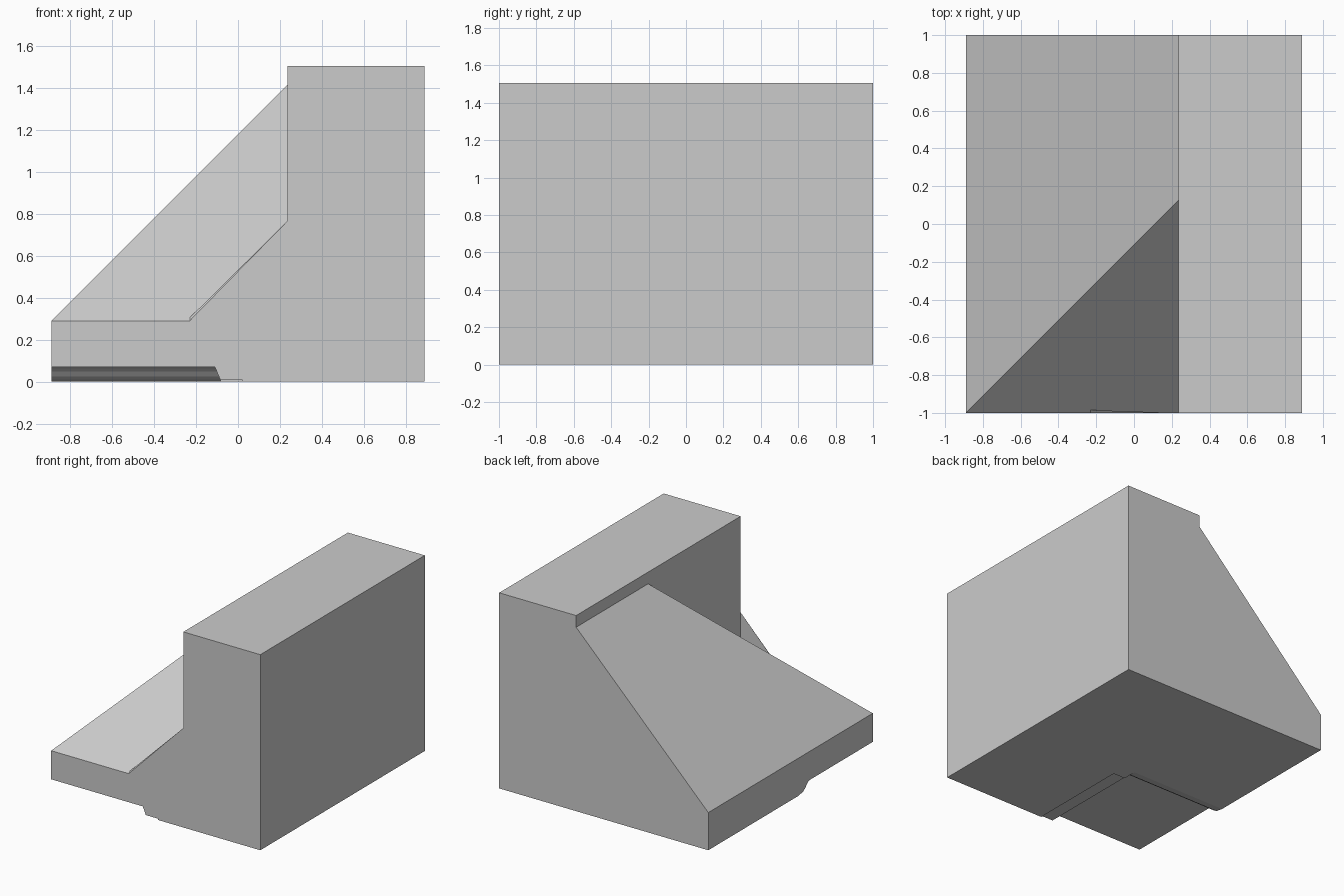
import bpy
import bmesh

cube = bpy.data.objects.get("Cube")
if cube:
    bpy.data.objects.remove(cube, do_unlink=True)

grey = bpy.data.materials.new("light grey")
grey.use_nodes = True
grey.diffuse_color = (0.6, 0.6, 0.6, 1)
grey.node_tree.nodes["Principled BSDF"].inputs["Base Color"].default_value = grey.diffuse_color


def make_object(name, bm):
    bmesh.ops.recalc_face_normals(bm, faces=bm.faces)
    mesh = bpy.data.meshes.new(name)
    bm.to_mesh(mesh)
    bm.free()
    mesh.materials.append(grey)
    obj = bpy.data.objects.new(name, mesh)
    bpy.context.collection.objects.link(obj)
    return obj


def hull(name, points):
    """Convex solid around a few corner points."""
    bm = bmesh.new()
    verts = [bm.verts.new(p) for p in points]
    bmesh.ops.convex_hull(bm, input=verts)
    bmesh.ops.dissolve_limit(bm, angle_limit=0.01, verts=bm.verts, edges=bm.edges)
    return make_object(name, bm)


def box(name, x0, x1, y0, y1, z0, z1):
    return hull(name, [(x, y, z) for x in (x0, x1) for y in (y0, y1) for z in (z0, z1)])


def cut(obj, cutter):
    """Subtract the cutter and discard it."""
    cutter.hide_render = True
    mod = obj.modifiers.new("cut", "BOOLEAN")
    mod.operation = "DIFFERENCE"
    mod.solver = "EXACT"
    mod.object = cutter
    bpy.context.view_layer.update()
    graph = bpy.context.evaluated_depsgraph_get()
    mesh = bpy.data.meshes.new_from_object(obj.evaluated_get(graph))
    obj.modifiers.clear()
    obj.data = mesh
    bpy.data.objects.remove(cutter, do_unlink=True)


LEFT, STEP, RIGHT = -0.89, 0.235, 0.89
LOW, HIGH, TOP = 0.29, 1.415, 1.505

# Tall block along one side
box("tall_block", STEP, RIGHT, -1, 1, 0, TOP)

# Ramp with a second slope falling to the front
ramp = hull("ramp", [(x, y, 0) for x in (LEFT, STEP) for y in (-1, 1)] + [
    (LEFT, -1, LOW), (LEFT, 1, LOW), (STEP, -1, LOW),
    (STEP, 1, HIGH), (STEP, HIGH - LOW - 1, HIGH)])

# Thin fin standing on the front edge against the block
hull("front_fin", [(-0.23, -1, LOW), (-0.23, -0.985, 0.305),
                   (STEP, -1, LOW), (STEP, -1, 0.765)])

# Shallow step under the front
cut(ramp, box("step_cutter", -0.2, 0.02, -1.1, -0.2, -0.1, 0.01))

# Deeper recess under the front corner, with a curved back and a slanted side
profile = [(-1.1, -0.1), (-0.09, -0.1), (-0.09, 0), (-0.15, 0.01),
           (-0.175, 0.025), (-0.195, 0.047), (-0.215, 0.063), (-0.236, 0.07), (-1.1, 0.07)]
bm = bmesh.new()
outer = [bm.verts.new((-1, y, z)) for y, z in profile]
inner = [bm.verts.new((-0.081 - 0.42 * z, y, z)) for y, z in profile]
bm.faces.new(outer)
bm.faces.new(inner)
for i in range(len(profile)):
    j = (i + 1) % len(profile)
    bm.faces.new((outer[i], outer[j], inner[j], inner[i]))
cut(ramp, make_object("recess_cutter", bm))
